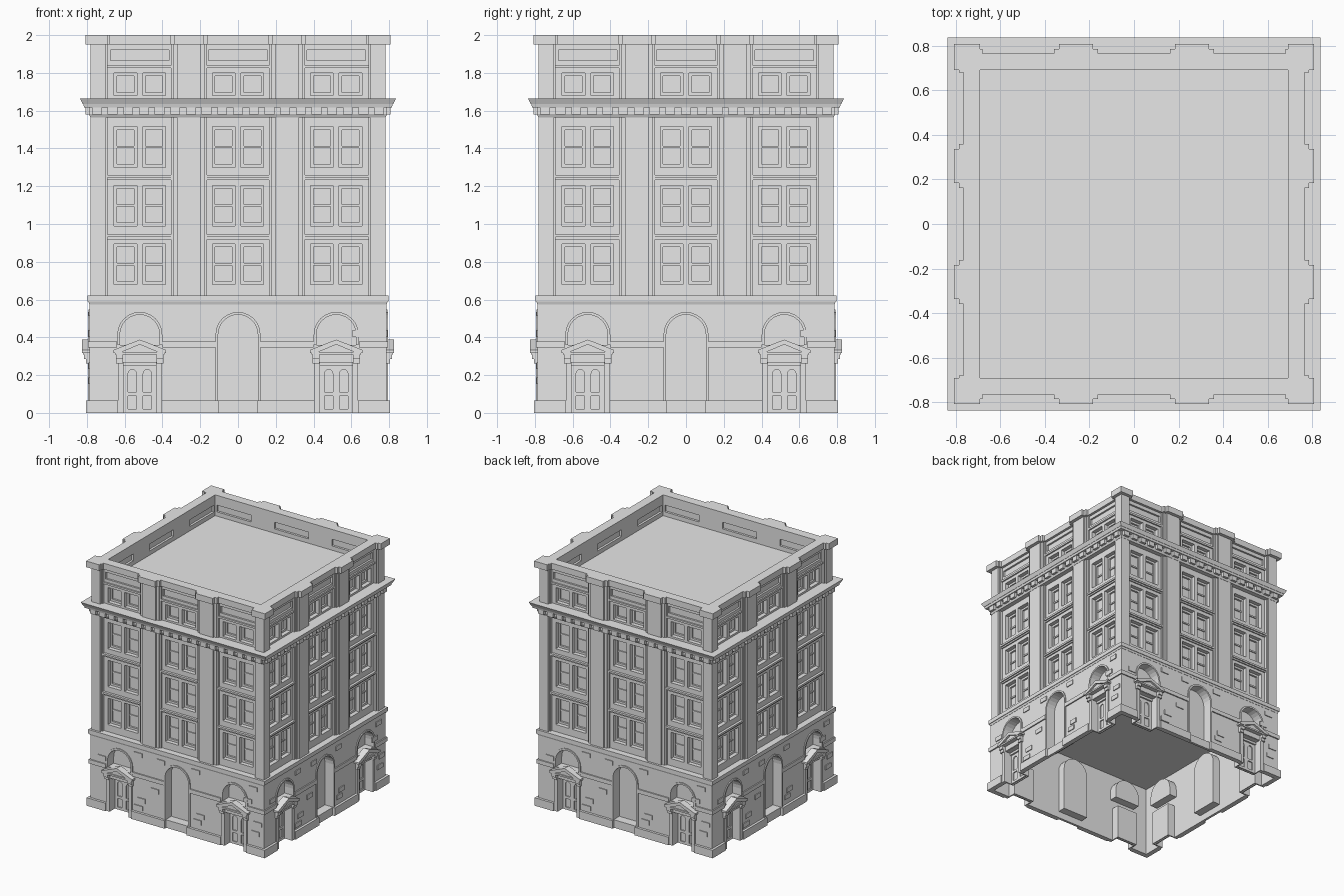
import bpy, bmesh, math
from mathutils import Matrix, Vector

if "Cube" in bpy.data.objects:
    bpy.data.objects.remove(bpy.data.objects["Cube"], do_unlink=True)

stone = bpy.data.materials.new("grey stone")
stone.use_nodes = True
GREY = (0.8, 0.8, 0.8, 1)
stone.diffuse_color = GREY
stone.node_tree.nodes["Principled BSDF"].inputs["Base Color"].default_value = GREY

parts = {}      # pieces of one side, keyed by part name
BAYS = (-0.52, 0, 0.52)
DOORS = (-0.52, 0.52)


def part(name):
    return parts.setdefault(name, bmesh.new())


def box(name, u0, u1, d0, d1, z0, z1):
    """Block on the front side: u across, d outward, z up."""
    m = Matrix.Translation(((u0 + u1) / 2, -(d0 + d1) / 2, (z0 + z1) / 2))
    m = m @ Matrix.Diagonal((u1 - u0, d1 - d0, z1 - z0, 1))
    bmesh.ops.create_cube(part(name), size=1, matrix=m)


def plate(name, loops, d0, d1):
    """Flat plate from outlines in (u, z); inner outlines become holes."""
    cu = bpy.data.curves.new("outline", 'CURVE')
    cu.dimensions, cu.fill_mode, cu.extrude = '2D', 'BOTH', (d1 - d0) / 2
    for pts in loops:
        s = cu.splines.new('POLY')
        s.points.add(len(pts) - 1)
        s.use_cyclic_u = True
        for p, (u, z) in zip(s.points, pts):
            p.co = (u, z, 0, 1)
    ob = bpy.data.objects.new("outline", cu)
    bpy.context.scene.collection.objects.link(ob)
    bpy.context.view_layer.update()
    ev = ob.evaluated_get(bpy.context.evaluated_depsgraph_get())
    me = bpy.data.meshes.new_from_object(ev)
    me.transform(Matrix.Translation((0, -(d0 + d1) / 2, 0)) @ Matrix.Rotation(math.pi / 2, 4, 'X'))
    part(name).from_mesh(me)
    bpy.data.objects.remove(ob)
    bpy.data.curves.remove(cu)
    bpy.data.meshes.remove(me)


def rect(u0, u1, z0, z1):
    return [(u0, z0), (u1, z0), (u1, z1), (u0, z1)]


def arch(c, r, z0, spring=0.415, n=12):
    top = [(c + r * math.cos(math.pi * i / n), spring + r * math.sin(math.pi * i / n))
           for i in range(n + 1)]
    return [(c + r, z0)] + top + [(c - r, z0)]


def slab(name, z0, z1, h0, h1=None):
    """Square layer through the whole building, optionally flared."""
    bm = bmesh.new()
    h1 = h1 or h0
    bmesh.ops.create_cone(bm, cap_ends=True, segments=4, depth=z1 - z0,
                          radius1=h0 * math.sqrt(2), radius2=h1 * math.sqrt(2),
                          matrix=Matrix.Translation((0, 0, (z0 + z1) / 2)) @ Matrix.Rotation(math.pi / 4, 4, 'Z'))
    finish(name, bm, 1)


def finish(name, bm, copies):
    me = bpy.data.meshes.new(name)
    bmesh.ops.remove_doubles(bm, verts=bm.verts, dist=1e-5)
    bmesh.ops.recalc_face_normals(bm, faces=bm.faces)
    for f in bm.faces:
        f.smooth = False
    bm.to_mesh(me)
    bm.free()
    me.materials.clear()
    me.materials.append(stone)
    for i in range(copies):
        ob = bpy.data.objects.new(name, me)
        ob.rotation_euler.z = i * math.pi / 2
        bpy.context.scene.collection.objects.link(ob)


# Ground storey wall: door notches, blind central arch, lunettes over doors
outline = [(-0.785, 0)]
for c in DOORS:
    outline += [(c - 0.085, 0), (c - 0.085, 0.27), (c + 0.085, 0.27), (c + 0.085, 0)]
outline += [(0.785, 0), (0.785, 0.59), (-0.785, 0.59)]
arches = [(-0.52, 0.36), (0, 0.065), (0.52, 0.36)]
plate("ground_wall", [outline] + [arch(c, 0.105, z) for c, z in arches], 0.765, 0.785)
for c, z in arches:
    inner, outer = arch(c, 0.105, z), arch(c, 0.115, z - 0.01)
    plate("arch_niche", [outer, inner], 0.71, 0.78)
    plate("arch_niche", [outer], 0.7, 0.712)
    plate("arch_moulding", [arch(c, 0.119, z) + inner[::-1]], 0.78, 0.793)

# Plinth and string course
for a, b in ((0.1, 0.405), (0.635, 0.805)):
    for u0, u1 in ((a, b), (-b, -a)):
        box("plinth", u0, u1, 0.77, 0.805, 0, 0.065)
for a, b in ((0.119, 0.4), (0.64, 0.795)):
    for u0, u1 in ((a, b), (-b, -a)):
        box("string_course", u0, u1, 0.77, 0.795, 0.345, 0.378)

# Raised single stones
for u, z, w in ((-0.35, 0.53, 0.07), (-0.145, 0.525, 0.07), (0.17, 0.53, 0.07), (0.69, 0.53, 0.07),
                (-0.68, 0.42, 0.07), (0.64, 0.42, 0.07), (-0.2, 0.275, 0.07), (0.73, 0.25, 0.07),
                (0.21, 0.175, 0.07), (0.71, 0.17, 0.07), (-0.32, 0.165, 0.07), (-0.35, 0.1, 0.08),
                (0.185, 0.125, 0.07)):
    box("raised_stone", u - w / 2, u + w / 2, 0.78, 0.792, z - 0.018, z + 0.018)

# Double doors with brackets and pediment
for c in DOORS:
    box("door_frame", c - 0.095, c + 0.095, 0.7, 0.78, 0.268, 0.28)
    panels = []
    for s in (-1, 1):
        j = sorted((c + s * 0.085, c + s * 0.095))
        box("door_frame", *j, 0.7, 0.78, 0, 0.27)
        j = sorted((c + s * 0.085, c + s * 0.115))
        box("door_frame", *j, 0.77, 0.795, 0, 0.27)
        j = sorted((c + s * 0.088, c + s * 0.125))
        box("door_bracket", *j, 0.78, 0.805, 0.262, 0.285)
        box("door_bracket", *j, 0.78, 0.815, 0.285, 0.312)
        p = sorted((c + s * 0.018, c + s * 0.062))
        panels += [rect(*p, 0.02, 0.09), arch(c + s * 0.04, 0.022, 0.11, 0.208, 6)]
        j = sorted((c + s * 0.004, c + s * 0.078))
        box("door", *j, 0.705, 0.718, 0.01, 0.245)
    plate("door", [rect(c - 0.085, c + 0.085, 0, 0.25)] + panels, 0.715, 0.727)
    box("door", c - 0.085, c + 0.085, 0.7, 0.708, 0, 0.27)
    box("door", c - 0.085, c + 0.085, 0.7, 0.74, 0.25, 0.27)
    box("pediment", c - 0.13, c + 0.13, 0.77, 0.82, 0.31, 0.323)
    plate("pediment", [[(c - 0.12, 0.32), (c + 0.12, 0.32), (c, 0.368)]], 0.77, 0.81)
    plate("pediment", [[(c - 0.14, 0.318), (c - 0.105, 0.318), (c, 0.362), (c + 0.105, 0.318),
                        (c + 0.14, 0.318), (c + 0.14, 0.333), (c, 0.388), (c - 0.14, 0.333)]], 0.77, 0.826)

# Upper wall with window openings and attic panels
holes, slots = [], []
for c in BAYS:
    slots.append(rect(c - 0.155, c + 0.155, 1.865, 1.92))
    for z0, z1 in ((0.68, 0.895), (0.99, 1.205), (1.3, 1.515), (1.68, 1.8)):
        for s in (-1, 1):
            m = c + s * 0.076
            holes.append(rect(m - 0.06, m + 0.06, z0, z1))
            plate("window_sash", [rect(m - 0.062, m + 0.062, z0, z1),
                                  rect(m - 0.045, m + 0.045, z0 + 0.017, z1 - 0.017)], 0.69, 0.712)
            if z0 < 1.6:
                box("window_sash", m - 0.047, m + 0.047, 0.69, 0.705, (z0 + z1) / 2 - 0.006, (z0 + z1) / 2 + 0.006)
    # bands between the floors
    for z in (0.93, 1.245):
        box("floor_band", c - 0.17, c + 0.17, 0.74, 0.765, z, z + 0.015)
        box("floor_band", c - 0.17, c + 0.17, 0.74, 0.755, z - 0.012, z)
    box("floor_band", c - 0.17, c + 0.17, 0.74, 0.757, 1.825, 1.84)
plate("upper_wall", [rect(-0.74, 0.74, 0.6, 1.96)] + holes + slots, 0.697, 0.745)

# Parapet: backing, panelled inner face and coping
box("parapet", -0.73, 0.73, 0.708, 0.73, 1.82, 1.99)
plate("parapet", [rect(-0.71, 0.71, 1.82, 1.99)] + slots, 0.69, 0.71)
box("coping", -0.765, 0.765, 0.69, 0.765, 1.95, 2)

# Stepped piers between bays and at the corner
for s in (-1, 1):
    for half, d in ((0.095, 0.758), (0.082, 0.768), (0.062, 0.78)):
        box("pier", s * 0.26 - half, s * 0.26 + half, 0.7, d, 0.61, 1.96)
    for half, d in ((0.098, 0.785), (0.077, 0.808)):
        box("pier_cap", s * 0.26 - half, s * 0.26 + half, 0.7, d, 1.95, 2)
for inset, d in ((0.69, 0.765), (0.715, 0.78)):
    box("corner_pier", inset, d, inset, d, 0.61, 1.96)
    box("corner_pier", inset, d, 0.7, d, 0.61, 1.96)
    box("corner_pier", -d, -inset, 0.7, d, 0.61, 1.96)
for inset, d in ((0.68, 0.785), (0.71, 0.808)):
    box("corner_cap", inset, d, 0.69, d, 1.95, 2)
    box("corner_cap", -d, -inset, 0.69, d, 1.95, 2)

# Dentils under the main cornice
for i in range(-9, 10):
    box("dentil", i * 0.083 - 0.026, i * 0.083 + 0.026, 0.77, 0.808, 1.58, 1.62)

for name, bm in parts.items():
    finish(name, bm, 4)

# Square layers: core with roof and ceiling, ledge, main cornice
slab("core", 0.595, 1.83, 0.697)
slab("ledge", 0.59, 0.622, 0.797)
slab("ledge_moulding", 0.575, 0.592, 0.787, 0.793)
slab("cornice_bed", 1.565, 1.582, 0.782, 0.79)
slab("cornice_frieze", 1.58, 1.62, 0.785)
slab("cornice_shelf", 1.618, 1.637, 0.815, 0.82)
slab("cornice_crown", 1.635, 1.665, 0.822, 0.837)
